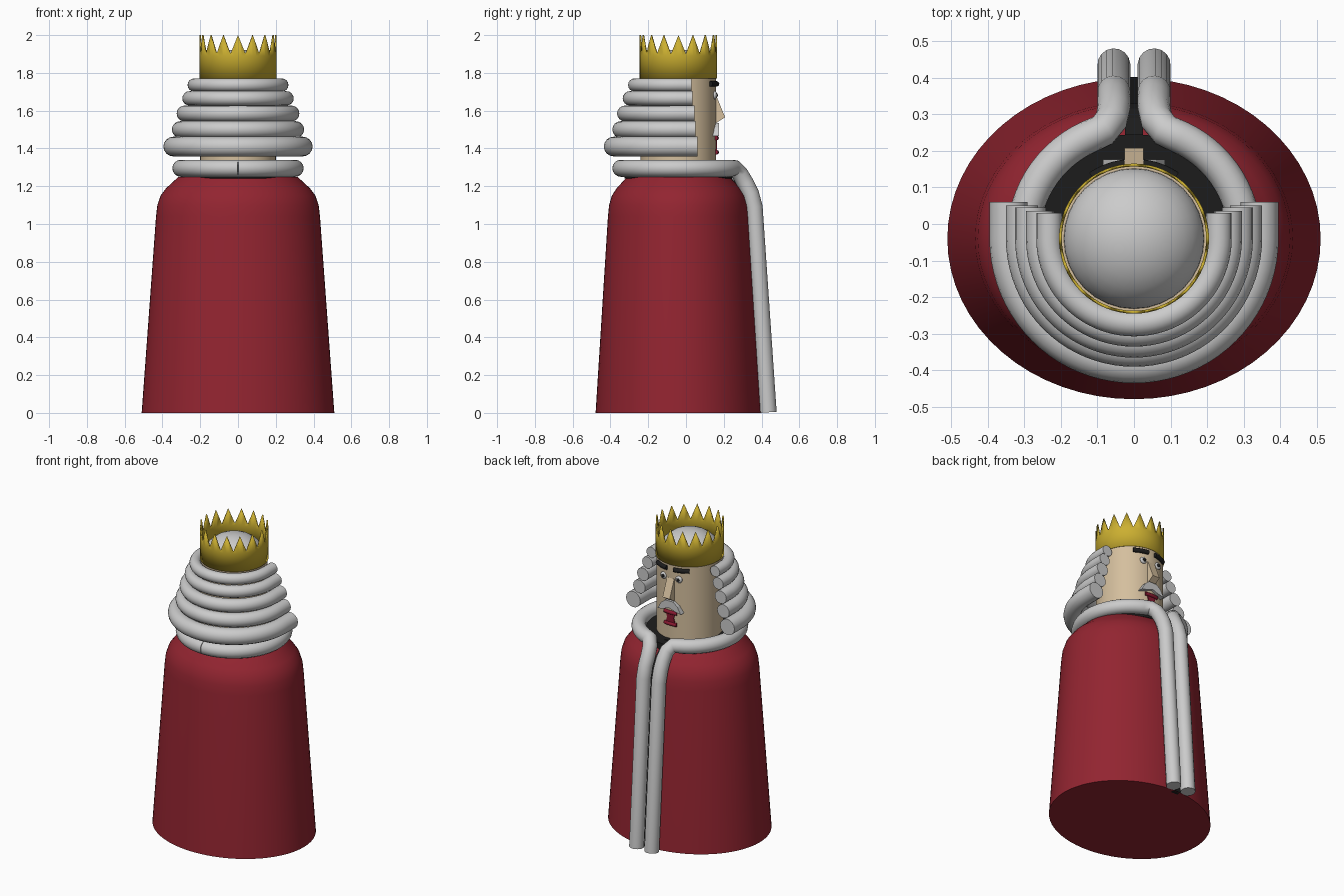
import bpy, bmesh, math
from mathutils import Vector

old = bpy.data.objects.get("Cube")
if old:
    bpy.data.objects.remove(old)

CY = -0.04      # y of the figure's axis
HEAD_R = 0.2


def material(name, rgb):
    m = bpy.data.materials.new(name)
    m.use_nodes = True
    m.diffuse_color = (*rgb, 1)
    m.node_tree.nodes["Principled BSDF"].inputs["Base Color"].default_value = (*rgb, 1)
    return m


RED = material("robe red", (0.29, 0.018, 0.03))
GREY = material("light grey", (0.6, 0.6, 0.6))
GOLD = material("gold", (0.6, 0.43, 0.03))
SKIN = material("skin", (0.66, 0.52, 0.34))
BLACK = material("black", (0.012, 0.012, 0.012))
LIPS = material("lip red", (0.25, 0.01, 0.03))


def finish(name, mesh, mat, smooth=True):
    mesh.materials.clear()
    mesh.materials.append(mat)
    ob = bpy.data.objects.new(name, mesh)
    bpy.context.collection.objects.link(ob)
    if smooth:
        bpy.ops.object.select_all(action='DESELECT')
        ob.select_set(True)
        bpy.context.view_layer.objects.active = ob
        bpy.ops.object.shade_smooth_by_angle(angle=math.radians(40))
    return ob


def from_bmesh(name, bm, mat, smooth=True):
    bmesh.ops.recalc_face_normals(bm, faces=bm.faces[:])
    mesh = bpy.data.meshes.new(name)
    bm.to_mesh(mesh)
    bm.free()
    return finish(name, mesh, mat, smooth)


def lathe(name, profile, mat, squash=1.0, n=64):
    """Closed solid of rings (radius, z) around the axis, squashed in y."""
    bm = bmesh.new()
    rings = []
    for r, z in profile:
        angles = [2 * math.pi * i / n for i in range(n)]
        rings.append([bm.verts.new((r * math.cos(a), CY + squash * r * math.sin(a), z))
                      for a in angles])
    for a, b in zip(rings, rings[1:]):
        for i in range(n):
            j = (i + 1) % n
            bm.faces.new((a[i], a[j], b[j], b[i]))
    bm.faces.new(rings[0])
    bm.faces.new(rings[-1])
    return from_bmesh(name, bm, mat)


def tube(name, points, radius, mat):
    """Round tube with flat ends along a path."""
    cu = bpy.data.curves.new(name + "_path", 'CURVE')
    cu.dimensions = '3D'
    cu.bevel_depth = radius
    cu.bevel_resolution = 6
    cu.use_fill_caps = True
    sp = cu.splines.new('POLY')
    sp.points.add(len(points) - 1)
    for p, co in zip(sp.points, points):
        p.co = (*co, 1)
    tmp = bpy.data.objects.new(name + "_path", cu)
    bpy.context.collection.objects.link(tmp)
    mesh = bpy.data.meshes.new_from_object(tmp.evaluated_get(bpy.context.evaluated_depsgraph_get()))
    bpy.data.objects.remove(tmp)
    bm = bmesh.new()
    bm.from_mesh(mesh)
    bmesh.ops.remove_doubles(bm, verts=bm.verts[:], dist=0.0002)
    return from_bmesh(name, bm, mat)


def prism(name, outline, place, lo, hi, mat):
    """Extrude a 2D outline between two depths; place maps (u, v, depth) to xyz."""
    bm = bmesh.new()
    a, b = [[bm.verts.new(place(u, v, d)) for u, v in outline] for d in (lo, hi)]
    bm.faces.new(a)
    bm.faces.new(b)
    n = len(a)
    for i in range(n):
        j = (i + 1) % n
        bm.faces.new((a[i], a[j], b[j], b[i]))
    return from_bmesh(name, bm, mat, False)


def ball(name, centre, scale, mat):
    bm = bmesh.new()
    bmesh.ops.create_uvsphere(bm, u_segments=32, v_segments=16, radius=1)
    for v in bm.verts:
        v.co = Vector(centre) + Vector(scale) * v.co
    return from_bmesh(name, bm, mat)


def face_y(x, off=0.0):
    return CY + math.sqrt((HEAD_R + off) ** 2 - x * x)


def facing(u, v, d):
    return (u, d, v)


# Robe, with a dark shirt inside the collar and a strip down the opening
robe = [(0.51, 0), (0.434, 1.04), (0.427, 1.1), (0.41, 1.15), (0.38, 1.19), (0.315, 1.25)]
lathe("robe", robe, RED, 0.86)
lathe("shirt", [(0.3, 1.24), (0.3, 1.28)], BLACK, 0.95)
front = [(CY + 0.86 * r + 0.003, z) for r, z in robe] + [(0.19, 1.282)]
back = [(y - 0.03, z) for y, z in front]
prism("robe_opening", front + back[::-1], lambda u, v, d: (d, u, v), -0.025, 0.025, BLACK)

# Robe trim: each half runs round the collar and down the front
drop = [(0.085, 0.256, 1.295), (0.062, 0.285, 1.265), (0.055, 0.315, 1.215),
        (0.055, 0.342, 1.16), (0.055, 0.361, 1.09), (0.055, 0.435, 0.003)]
for side, s in (("left", 1), ("right", -1)):
    path = []
    for i in range(33):
        a = math.radians(-90 + 155 * i / 32)
        path.append((s * 0.303 * math.cos(a), CY + 0.305 * math.sin(a), 1.295))
    path += [(s * x, y, z) for x, y, z in drop]
    tube(side + "_trim", path, 0.045, GREY)

# Head and bald crown of the wig
lathe("head", [(HEAD_R, 1.26), (HEAD_R, 1.78)], SKIN)
ball("head_top", (0, CY, 1.76), (0.194, 0.194, 0.165), GREY)

# Wig: stacked U-shaped rolls (outer radius, thickness, height, front end)
rolls = [(0.395, 0.052, 1.41, 0.06), (0.35, 0.044, 1.5, 0.05), (0.325, 0.042, 1.585, 0.045),
         (0.295, 0.038, 1.665, 0.035), (0.267, 0.035, 1.736, 0.03)]
for k, (outer, r, z, end) in enumerate(rolls):
    R = outer - r
    arc = [math.pi + math.pi * i / 40 for i in range(41)]
    path = [(R * math.cos(a), CY + R * math.sin(a), z) for a in arc]
    tube(f"wig_roll_{k + 1}", [(-R, end, z)] + path + [(R, end, z)], r, GREY)

# Crown: thin band with pointed teeth
bm = bmesh.new()
teeth, per = 16, 4
cols = []
for i in range(teeth * per):
    a = 2 * math.pi * i / (teeth * per)
    top = 1.9 + 0.1 * abs(1 - 2 * (i % per) / per)
    x, y = 0.205 * math.sin(a), CY + 0.205 * math.cos(a)
    cols.append([bm.verts.new((x, y, z)) for z in (1.77, 1.89, top)])
for a, b in zip(cols, cols[1:] + cols[:1]):
    for k in (0, 1):
        bm.faces.new((a[k], b[k], b[k + 1], a[k + 1]))
crown = from_bmesh("crown", bm, GOLD)
solid = crown.modifiers.new("thickness", 'SOLIDIFY')
solid.thickness = 0.008

# Brows and eyes
for side, s in (("left", 1), ("right", -1)):
    xs = [0.025 + 0.09 * i / 6 for i in range(7)]
    tube(side + "_brow", [(s * x, face_y(x, 0.004), 1.742) for x in xs], 0.014, BLACK)
    ex = 0.055
    ball(side + "_eye", (s * ex, face_y(ex), 1.682), (0.024, 0.012, 0.022), GREY)
    ball(side + "_pupil", (s * ex, face_y(ex, 0.01), 1.682), (0.011, 0.006, 0.011), BLACK)

# Nose
prism("nose", [(0.14, 1.68), (0.16, 1.68), (0.207, 1.565), (0.16, 1.535), (0.14, 1.535)],
      lambda u, v, d: (d, u, v), -0.026, 0.026, SKIN)

# Moustache
half = [(0.03, 1.535), (0.06, 1.51), (0.085, 1.465), (0.04, 1.475)]
prism("moustache", half + [(0, 1.49)] + [(-x, z) for x, z in half[::-1]],
      facing, 0.14, 0.176, GREY)

# Mouth
prism("mouth", [(-0.035, 1.46), (0.035, 1.46), (0.024, 1.42), (0.035, 1.38), (-0.035, 1.38),
                (-0.024, 1.42)], facing, 0.14, 0.163, LIPS)
for name, z, w in (("upper_lip", 1.455, 0.045), ("lower_lip", 1.38, 0.042)):
    xs = [w * (i / 3 - 1) for i in range(7)]
    tube(name, [(x, face_y(x, 0.002), z) for x in xs], 0.012, LIPS)
